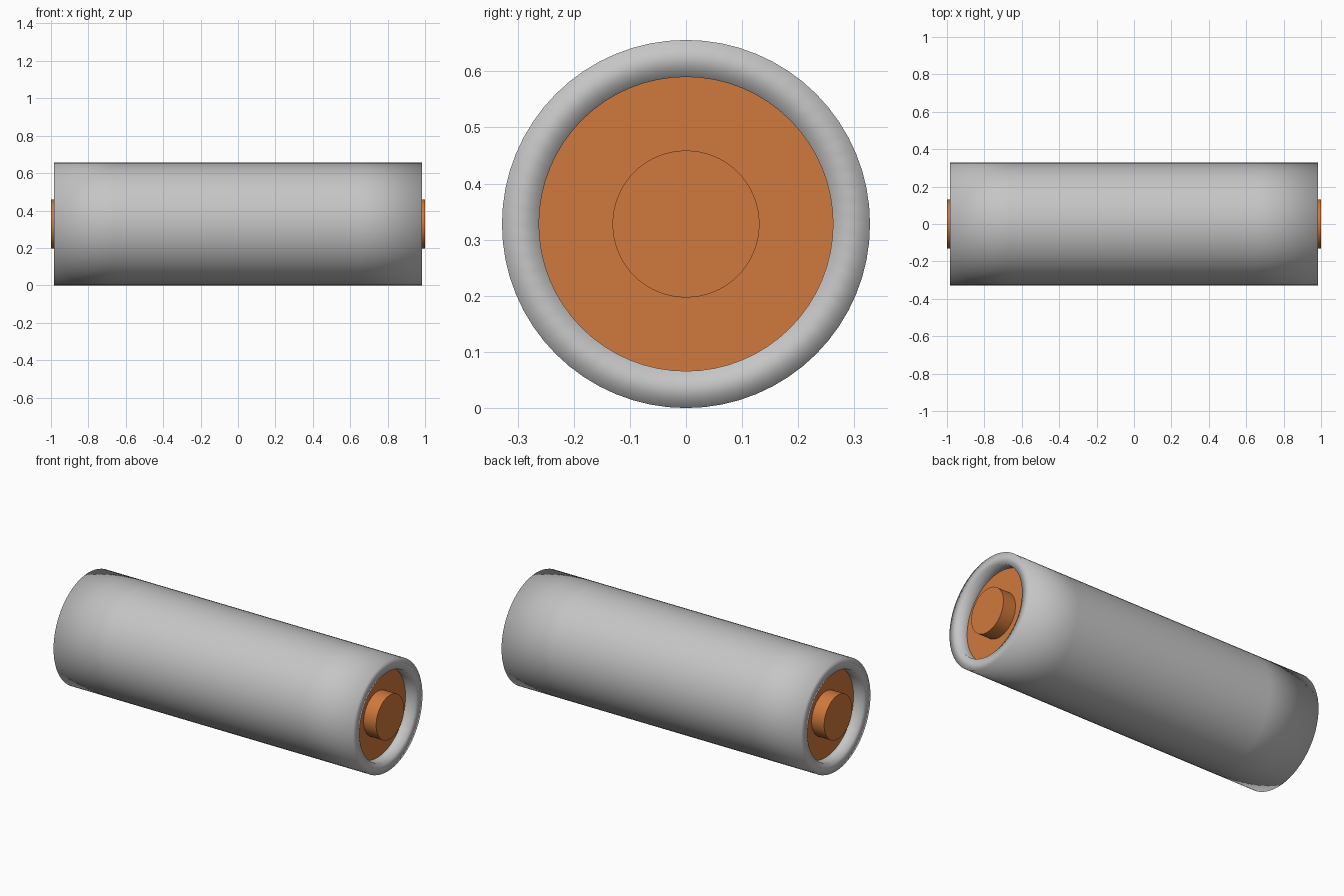
import bpy, bmesh, math

if "Cube" in bpy.data.objects:
    bpy.data.objects.remove(bpy.data.objects["Cube"])

SEGMENTS = 64
RADIUS = 0.328       # outer radius of the casing, also the height of its axis
HOLE = 0.262         # inner radius of the raised rim
CAP = 0.131          # radius of the contact stud
END = 0.983          # half length of the casing
FLOOR = 0.918        # where the recessed end plate sits
TIP = 1.0            # outer face of the contact stud


def material(name, colour):
    mat = bpy.data.materials.new(name)
    mat.diffuse_color = (*colour, 1.0)
    mat.use_nodes = True
    mat.node_tree.nodes["Principled BSDF"].inputs["Base Color"].default_value = mat.diffuse_color
    return mat


def revolve(name, profile, mat, close_end=False):
    """Turn an (x, radius) profile around the lengthwise axis."""
    bm = bmesh.new()
    rings = []
    for x, r in profile:
        ring = []
        for i in range(SEGMENTS):
            a = 2 * math.pi * i / SEGMENTS
            ring.append(bm.verts.new((x, r * math.cos(a), RADIUS + r * math.sin(a))))
        rings.append(ring)
    for a, b in zip(rings, rings[1:]):
        for i in range(SEGMENTS):
            j = (i + 1) % SEGMENTS
            bm.faces.new((a[i], b[i], b[j], a[j]))
    if close_end:
        bm.faces.new(rings[-1])
    bmesh.ops.recalc_face_normals(bm, faces=bm.faces)
    # Make the outside face outwards
    probe = max(bm.faces, key=lambda f: f.calc_center_median().x)
    outer = max(bm.faces, key=lambda f: f.calc_center_median().z)
    flipped = probe.normal.x < 0 if close_end and profile[-1][0] > 0 else outer.normal.z < 0
    if close_end and profile[-1][0] < 0:
        probe = min(bm.faces, key=lambda f: f.calc_center_median().x)
        flipped = probe.normal.x > 0
    if flipped:
        bmesh.ops.reverse_faces(bm, faces=bm.faces)
    mesh = bpy.data.meshes.new(name)
    bm.to_mesh(mesh)
    bm.free()
    mesh.materials.append(mat)
    obj = bpy.data.objects.new(name, mesh)
    bpy.context.collection.objects.link(obj)
    bpy.ops.object.select_all(action='DESELECT')
    obj.select_set(True)
    bpy.context.view_layer.objects.active = obj
    return obj


grey = material("grey_casing", (0.56, 0.56, 0.56))
copper = material("copper_orange", (0.63, 0.19, 0.045))

# Casing: tube with thick rims and recessed ends, softly shaded throughout
half = [(FLOOR, HOLE), (END, HOLE), (END, RADIUS), (END * 2 / 3, RADIUS), (END / 3, RADIUS)]
casing = [(-x, r) for x, r in half] + [(0, RADIUS)] + half[::-1]
revolve("casing", casing, grey)
bpy.ops.object.shade_smooth()

# End contacts: recessed plate with a round stud, one at each end
for side, label in ((1, "right_contact"), (-1, "left_contact")):
    contact = [(side * FLOOR, HOLE), (side * FLOOR, CAP), (side * TIP, CAP)]
    revolve(label, contact, copper, close_end=True)
    bpy.ops.object.shade_smooth_by_angle(angle=math.radians(30))
